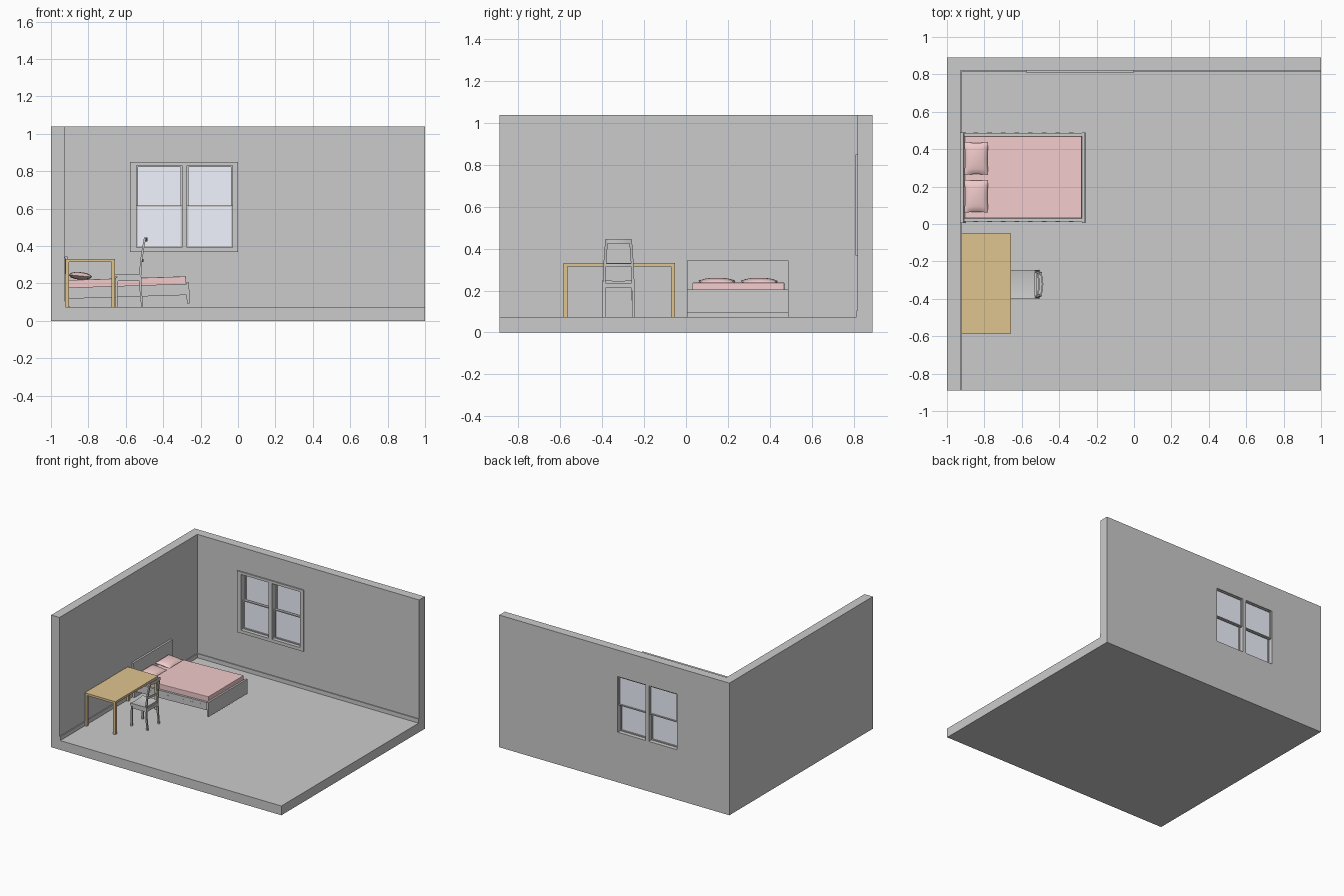
import bpy, bmesh, math
from mathutils import Matrix, Vector

if "Cube" in bpy.data.objects:
    bpy.data.objects.remove(bpy.data.objects["Cube"])


def mat(name, rgb):
    m = bpy.data.materials.new(name)
    m.diffuse_color = (*rgb, 1)
    m.use_nodes = True
    m.node_tree.nodes["Principled BSDF"].inputs["Base Color"].default_value = m.diffuse_color
    return m


PINK = mat("bedding_pink", (0.89, 0.6, 0.6))
WOOD = mat("desk_wood", (0.74, 0.55, 0.28))
GLASS = mat("window_glass", (0.88, 0.91, 1.0))


def finish(name, bm, material=None, xf=None, smooth=False):
    bmesh.ops.recalc_face_normals(bm, faces=bm.faces)
    me = bpy.data.meshes.new(name)
    bm.to_mesh(me)
    bm.free()
    if xf:
        me.transform(xf)
    if material:
        me.materials.append(material)
    ob = bpy.data.objects.new(name, me)
    bpy.context.collection.objects.link(ob)
    if smooth:
        bpy.ops.object.select_all(action='DESELECT')
        ob.select_set(True)
        bpy.context.view_layer.objects.active = ob
        bpy.ops.object.shade_smooth_by_angle(angle=math.radians(40))
    return ob


def add_box(bm, x, y, z):
    size = [b - a for a, b in (x, y, z)]
    mid = [(a + b) / 2 for a, b in (x, y, z)]
    m = Matrix.Translation(mid) @ Matrix.Diagonal((*size, 1))
    return bmesh.ops.create_cube(bm, size=1, matrix=m)["verts"]


def box(name, x, y, z, material=None, xf=None, bevel=0):
    bm = bmesh.new()
    add_box(bm, x, y, z)
    if bevel:
        bmesh.ops.bevel(bm, geom=bm.edges[:], offset=bevel, segments=2, affect='EDGES', profile=0.5)
    return finish(name, bm, material, xf)


def sweep(name, pts, a, b, smooth=True):
    """Rectangular section a x b carried along points (upright or sideways)."""
    bm = bmesh.new()
    upright = abs(pts[-1][2] - pts[0][2]) > abs(pts[-1][1] - pts[0][1])
    v = Vector((0, b, 0)) if upright else Vector((0, 0, b))
    u = Vector((a, 0, 0))
    rings = [[bm.verts.new(Vector(p) + u * s / 2 + v * t / 2)
              for s, t in ((-1, -1), (1, -1), (1, 1), (-1, 1))] for p in pts]
    for r, q in zip(rings, rings[1:]):
        for i in range(4):
            bm.faces.new((r[i], r[(i + 1) % 4], q[(i + 1) % 4], q[i]))
    bm.faces.new(rings[0])
    bm.faces.new(rings[-1])
    return finish(name, bm, smooth=smooth)


def cut(ob, cutters):
    for c in cutters:
        c.hide_render = True
        mod = ob.modifiers.new("cut", 'BOOLEAN')
        mod.operation, mod.solver, mod.object = 'DIFFERENCE', 'EXACT', c
        bpy.ops.object.select_all(action='DESELECT')
        bpy.context.view_layer.objects.active = ob
        ob.select_set(True)
        bpy.ops.object.modifier_apply(modifier=mod.name)
    for c in cutters:
        bpy.data.objects.remove(c)


FLOOR, WX, WY = 0.073, -0.928, 0.82

# room shell: floor and two walls in one piece, with two window openings
OPEN_X = ((-0.543, -0.30), (-0.272, -0.03))
OPEN_Z = (0.393, 0.83)
room = box("room_shell", (-1, 1), (-0.89, 0.89), (0, 1.038))
cut(room, [box("room_cutter", (WX, 1.2), (-1.2, WY), (FLOOR, 1.3))]
    + [box("opening_cutter", x, (0.7, 1), OPEN_Z) for x in OPEN_X])

# skirting boards
box("skirting_back", (WX, 1), (WY - 0.007, WY), (FLOOR, 0.105))
box("skirting_left", (WX, WX + 0.007), (-0.89, WY - 0.007), (FLOOR, 0.105))

# window casing
casing = box("window_casing", (-0.578, 0.0), (WY - 0.01, WY), (0.368, 0.85))
cut(casing, [box("casing_cutter", x, (0.7, 1), OPEN_Z) for x in OPEN_X])

# double-hung sashes: lower one inside, upper one outside
for side, (x0, x1) in zip(("left", "right"), OPEN_X):
    for level, z0, z1, y0, y1 in (("lower", OPEN_Z[0], 0.618, 0.838, 0.858),
                                  ("upper", 0.603, OPEN_Z[1], 0.86, 0.882)):
        w = 0.008
        bm = bmesh.new()
        add_box(bm, (x0, x0 + w), (y0, y1), (z0, z1))
        add_box(bm, (x1 - w, x1), (y0, y1), (z0, z1))
        add_box(bm, (x0 + w, x1 - w), (y0, y1), (z0, z0 + w))
        add_box(bm, (x0 + w, x1 - w), (y0, y1), (z1 - w, z1))
        finish(f"{level}_sash_{side}", bm)
        ym = (y0 + y1) / 2
        box(f"{level}_pane_{side}", (x0 + w, x1 - w), (ym - 0.002, ym + 0.002),
            (z0 + w, z1 - w), GLASS)

# bed, slightly tilted as a whole
TILT = Matrix.Translation((-0.918, 0, FLOOR)) @ Matrix.Rotation(math.radians(-1.8), 4, 'Y')
box("headboard", (0, 0.016), (0.005, 0.49), (0, 0.27), xf=TILT)
box("footboard", (0.645, 0.66), (0.005, 0.49), (0, 0.112), xf=TILT)
for side, y in (("front", (0.013, 0.03)), ("back", (0.47, 0.487))):
    box(f"bed_rail_{side}", (0.016, 0.645), y, (0.045, 0.105), xf=TILT)
for i in range(8):
    x = 0.075 + i * 0.073
    box(f"bed_slat_{i + 1}", (x - 0.012, x + 0.012), (0.0115, 0.4885), (0.078, 0.083), xf=TILT)
box("mattress", (0.0165, 0.6445), (0.03, 0.47), (0.1, 0.145), PINK, TILT, bevel=0.004)


def pillow(name, y):
    n = 12
    bm = bmesh.new()
    for s in (1, -1):
        vs = bmesh.ops.create_grid(bm, x_segments=n, y_segments=n, size=1)["verts"]
        for v in vs:
            px, py = v.co.x, v.co.y
            bulge = max(0, (1 - px * px) * (1 - py * py)) ** 0.45
            pinch_x = 1 - 0.05 * (1 - py * py)
            pinch_y = 1 - 0.05 * (1 - px * px)
            v.co = (px * 0.064 * pinch_x, py * 0.088 * pinch_y, s * 0.02 * bulge)
    bmesh.ops.remove_doubles(bm, verts=bm.verts[:], dist=1e-5)
    m = TILT @ Matrix.Translation((0.08, y, 0.165)) @ Matrix.Rotation(math.radians(7), 4, 'Y')
    finish(name, bm, PINK, m, smooth=True)


pillow("pillow_front", 0.148)
pillow("pillow_back", 0.35)

# desk
DX, DY = (-0.922, -0.657), (-0.585, -0.052)
box("desk_top", DX, DY, (0.315, 0.332), WOOD)
for i, x in enumerate((DX[0], DX[1] - 0.019)):
    for j, y in enumerate((DY[0], DY[1] - 0.019)):
        box(f"desk_leg_{2 * i + j + 1}", (x, x + 0.019), (y, y + 0.019), (FLOOR, 0.315), WOOD)

# chair with its back towards +x
CY = -0.322
for side, s in (("front", -1), ("back", 1)):
    sweep(f"chair_post_{side}",
          [(-0.512, CY + s * 0.07, FLOOR), (-0.52, CY + s * 0.07, 0.16),
           (-0.523, CY + s * 0.069, 0.24), (-0.518, CY + s * 0.066, 0.32),
           (-0.507, CY + s * 0.061, 0.39), (-0.497, CY + s * 0.057, 0.445)], 0.011, 0.013)
    sweep(f"chair_leg_{side}", [(-0.65, CY + s * 0.07, FLOOR), (-0.648, CY + s * 0.068, 0.232)],
          0.012, 0.012)
    box(f"chair_side_apron_{side}", (-0.645, -0.525),
        (CY + s * 0.066 - 0.004, CY + s * 0.066 + 0.004), (0.212, 0.236))
for name, x in (("chair_front_apron", -0.648), ("chair_rear_apron", -0.524)):
    box(name, (x - 0.004, x + 0.004), (CY - 0.064, CY + 0.064), (0.212, 0.236))

# dished seat
bm = bmesh.new()
verts = add_box(bm, (-0.658, -0.528), (CY - 0.077, CY + 0.077), (0.234, 0.252))
along_y = [e for e in bm.edges if abs(e.verts[0].co.y - e.verts[1].co.y) > 0.1]
bmesh.ops.subdivide_edges(bm, edges=along_y, cuts=9)
for v in bm.verts:
    if v.co.z > 0.25:
        v.co.z -= 0.006 * (1 - ((v.co.y - CY) / 0.077) ** 2)
finish("chair_seat", bm, smooth=True)

# curved back rails
for name, x, z, half, h in (("chair_top_rail", -0.499, 0.436, 0.058, 0.022),
                            ("chair_middle_rail", -0.518, 0.322, 0.064, 0.016)):
    pts = [(x + 0.01 * (1 - t * t), CY + t * half, z) for t in [i / 4 - 1 for i in range(9)]]
    sweep(name, pts, 0.008, h)
